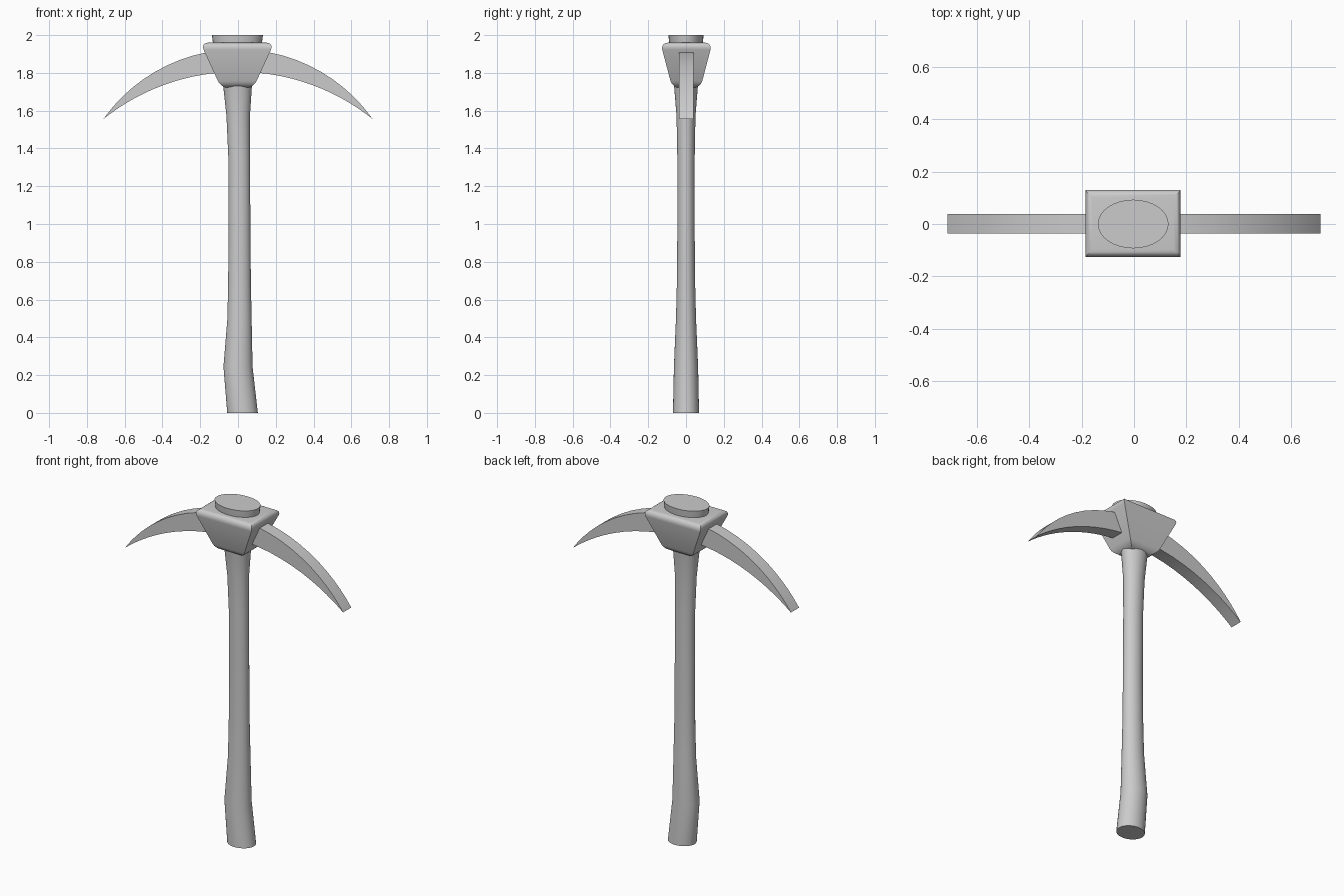
import bpy, bmesh, math

cube = bpy.data.objects.get("Cube")
if cube:
    bpy.data.objects.remove(cube, do_unlink=True)

grey = bpy.data.materials.new("plain grey")
grey.use_nodes = True
grey.diffuse_color = (0.6, 0.6, 0.6, 1)
grey.node_tree.nodes["Principled BSDF"].inputs["Base Color"].default_value = (0.6, 0.6, 0.6, 1)


def finish(bm, name, angle):
    """Turn a bmesh into a shaded, coloured object."""
    bmesh.ops.recalc_face_normals(bm, faces=bm.faces)
    mesh = bpy.data.meshes.new(name)
    bm.to_mesh(mesh)
    bm.free()
    mesh.materials.append(grey)
    obj = bpy.data.objects.new(name, mesh)
    bpy.context.collection.objects.link(obj)
    bpy.ops.object.select_all(action='DESELECT')
    obj.select_set(True)
    bpy.context.view_layer.objects.active = obj
    bpy.ops.object.shade_smooth_by_angle(angle=math.radians(angle))
    return obj


def loft(bm, rings):
    """Skin a stack of equal-length point rings and cap both ends."""
    loops = [[bm.verts.new(p) for p in ring] for ring in rings]
    n = len(loops[0])
    for a, b in zip(loops, loops[1:]):
        for i in range(n):
            j = (i + 1) % n
            bm.faces.new((a[i], a[j], b[j], b[i]))
    bm.faces.new(loops[0][::-1])
    bm.faces.new(loops[-1])


# Handle: oval sections as (height, centre x, half width, half depth)
sections = [
    (0.00, 0.024, 0.081, 0.069), (0.245, 0.000, 0.077, 0.064),
    (0.50, 0.008, 0.064, 0.053), (0.70, 0.008, 0.060, 0.048),
    (0.95, 0.008, 0.058, 0.046), (1.35, 0.006, 0.057, 0.046),
    (1.57, 0.001, 0.062, 0.050), (1.72, -0.002, 0.075, 0.062),
    (1.96, -0.003, 0.130, 0.089), (2.00, -0.003, 0.135, 0.093),
]
SIDES = 32
angles = [math.tau * i / SIDES for i in range(SIDES)]
bm = bmesh.new()
loft(bm, [[(cx + w * math.cos(a), d * math.sin(a), z) for a in angles]
          for z, cx, w, d in sections])
finish(bm, "handle", 30)

# Head block: tapered box with rounded top and bottom rims
corners = [(-1, -1), (1, -1), (1, 1), (-1, 1)]
bm = bmesh.new()
loft(bm, [[(sx * w - 0.004, sy * d + 0.002, z) for sx, sy in corners]
          for z, w, d in ((1.72, 0.086, 0.074), (1.96, 0.195, 0.138))])
rims = [e for e in bm.edges if abs(e.verts[0].co.z - e.verts[1].co.z) < 0.01]
bmesh.ops.bevel(bm, geom=rims, offset=0.04, segments=5, profile=0.5,
                affect='EDGES', clamp_overlap=True)
finish(bm, "head_block", 30)

# Pick blades: crescent between two arcs that meet at each tip
TIP_X, TIP_Z, STEPS = 0.712, 1.556, 28


def arc_height(x, radius):
    return TIP_Z + math.sqrt(radius**2 - x**2) - math.sqrt(radius**2 - TIP_X**2)


xs = [-TIP_X * math.cos(math.pi * i / STEPS) for i in range(STEPS + 1)]
outline = [(x, arc_height(x, 0.872)) for x in xs]
outline += [(x, arc_height(x, 1.139)) for x in xs[-2:0:-1]]
bm = bmesh.new()
loft(bm, [[(x, y, z) for x, z in outline] for y in (-0.037, 0.039)])
finish(bm, "pick_blades", 30)
